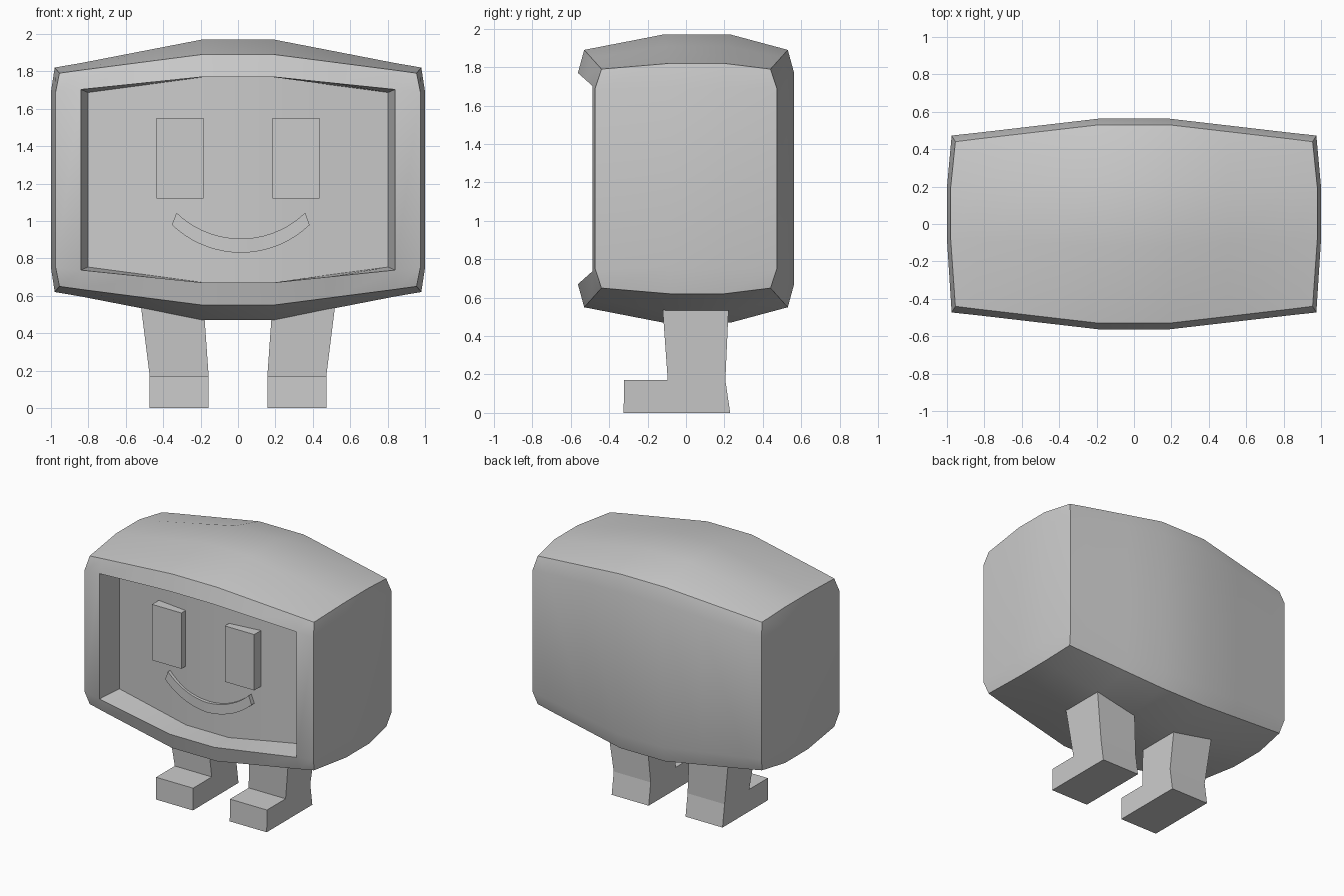
import bpy, bmesh
from math import sin, cos, radians

if "Cube" in bpy.data.objects:
    bpy.data.objects.remove(bpy.data.objects["Cube"])

ZC = 1.22                                   # height of the body's centre
XL = [(-.955, 0), (-.84, .16), (-.5, .6), (-.19, 1), (.19, 1), (.5, .6), (.84, .16), (.955, 0)]
NI, NJ, NK = 8, 4, 4


def finish(name, bm, smooth=False):
    bmesh.ops.remove_doubles(bm, verts=bm.verts[:], dist=1e-5)
    bmesh.ops.recalc_face_normals(bm, faces=bm.faces[:])
    me = bpy.data.meshes.new(name)
    bm.to_mesh(me)
    bm.free()
    ob = bpy.data.objects.new(name, me)
    bpy.context.collection.objects.link(ob)
    if smooth:
        bpy.ops.object.select_all(action='DESELECT')
        ob.select_set(True)
        bpy.context.view_layer.objects.active = ob
        bpy.ops.object.shade_smooth_by_angle(angle=radians(30))
    return ob


def quad(bm, pts):
    return bm.faces.new([bm.verts.new(p) for p in pts])


def bulge(i, j, k):
    """Point of the pillow-shaped box at grid position i, j, k."""
    x, im = XL[i]
    jm, km = float(j in (1, 2)), float(k in (1, 2))
    if i in (0, NI - 1):
        x = (.955 + .025 * jm + .02 * km) * (1 if x > 0 else -1)
    y = (.44 + .09 * im + .033 * km) * (1 if j > 1 else -1)
    if jm:
        y = .057 + (.14 + .035 * im) * (1 if j == 2 else -1)
    hz = .57 + .10 * im + .03 * jm + .05 * im * jm
    if km:
        hz = .47 + .08 * im
    return (x, y, ZC + hz * (1 if k > 1 else -1))


# Body: bulged box whose screen area is left open at the front
bm = bmesh.new()
for i in range(NI - 1):
    for j in range(NJ - 1):
        for k in (0, NK - 1):
            quad(bm, [bulge(i, j, k), bulge(i + 1, j, k), bulge(i + 1, j + 1, k), bulge(i, j + 1, k)])
    for k in range(NK - 1):
        for j in (0, NJ - 1):
            if j == 0 and k == 1 and 1 <= i <= 5:
                continue
            quad(bm, [bulge(i, j, k), bulge(i + 1, j, k), bulge(i + 1, j, k + 1), bulge(i, j, k + 1)])
for j in range(NJ - 1):
    for k in range(NK - 1):
        for i in (0, NI - 1):
            quad(bm, [bulge(i, j, k), bulge(i, j + 1, k), bulge(i, j + 1, k + 1), bulge(i, j, k + 1)])


def floor(i, k):
    """Screen point set back behind the opening's rim."""
    x, y, z = bulge(i, 0, k)
    return (x * .955, y + .19, ZC + (z - ZC) * (.96 + .04 * XL[i][1]))


# Recess walls and curved screen
for i in range(1, 6):
    quad(bm, [floor(i, 1), floor(i + 1, 1), floor(i + 1, 2), floor(i, 2)])
    for k in (1, 2):
        quad(bm, [bulge(i, 0, k), bulge(i + 1, 0, k), floor(i + 1, k), floor(i, k)])
for i in (1, 6):
    quad(bm, [bulge(i, 0, 1), bulge(i, 0, 2), floor(i, 2), floor(i, 1)])
finish("body", bm, True)


def prism(name, front, back, smooth=False):
    """Solid between two matching outlines."""
    bm = bmesh.new()
    quad(bm, front)
    quad(bm, back)
    n = len(front)
    for a in range(n):
        b = (a + 1) % n
        quad(bm, [front[a], front[b], back[b], back[a]])
    return finish(name, bm, smooth)


# Eyes
for side, s in (("left", -1), ("right", 1)):
    outline = [(.185, 1.12), (.435, 1.12), (.435, 1.55), (.185, 1.55)]
    prism(side + "_eye", [(s * x, -.424, z) for x, z in outline],
          [(s * x, -.33, z) for x, z in outline])

# Smile: curved strip just proud of the screen
bm = bmesh.new()
N = 18


def smile(t, outer, y):
    a = radians(-44 + 88 * t / N)
    r, c = (.53, 1.36) if outer else (.495, 1.40)
    return (.015 + r * sin(a), y + .025 * abs(sin(a)) * (y < -.35), c - r * cos(a))


for t in range(N):
    ring = [(True, -.40), (False, -.40), (False, -.32), (True, -.32)]
    for q in range(4):
        p, r = ring[q], ring[(q + 1) % 4]
        quad(bm, [smile(t, *p), smile(t, *r), smile(t + 1, *r), smile(t + 1, *p)])
for t in (0, N):
    quad(bm, [smile(t, *p) for p in ring])
finish("smile", bm, True)

# Legs with forward feet, flaring towards the top
profile = [(-.325, 0), (.23, 0), (.205, .17), (.222, .55), (-.122, .55), (-.095, .17), (-.322, .17)]
for side, s in (("left", -1), ("right", 1)):
    flare = [max(0, z - .17) * .1 for y, z in profile]
    prism(side + "_leg",
          [(s * (.157 + .7 * f), y, z) for (y, z), f in zip(profile, flare)],
          [(s * (.472 + 1.25 * f), y, z) for (y, z), f in zip(profile, flare)])
